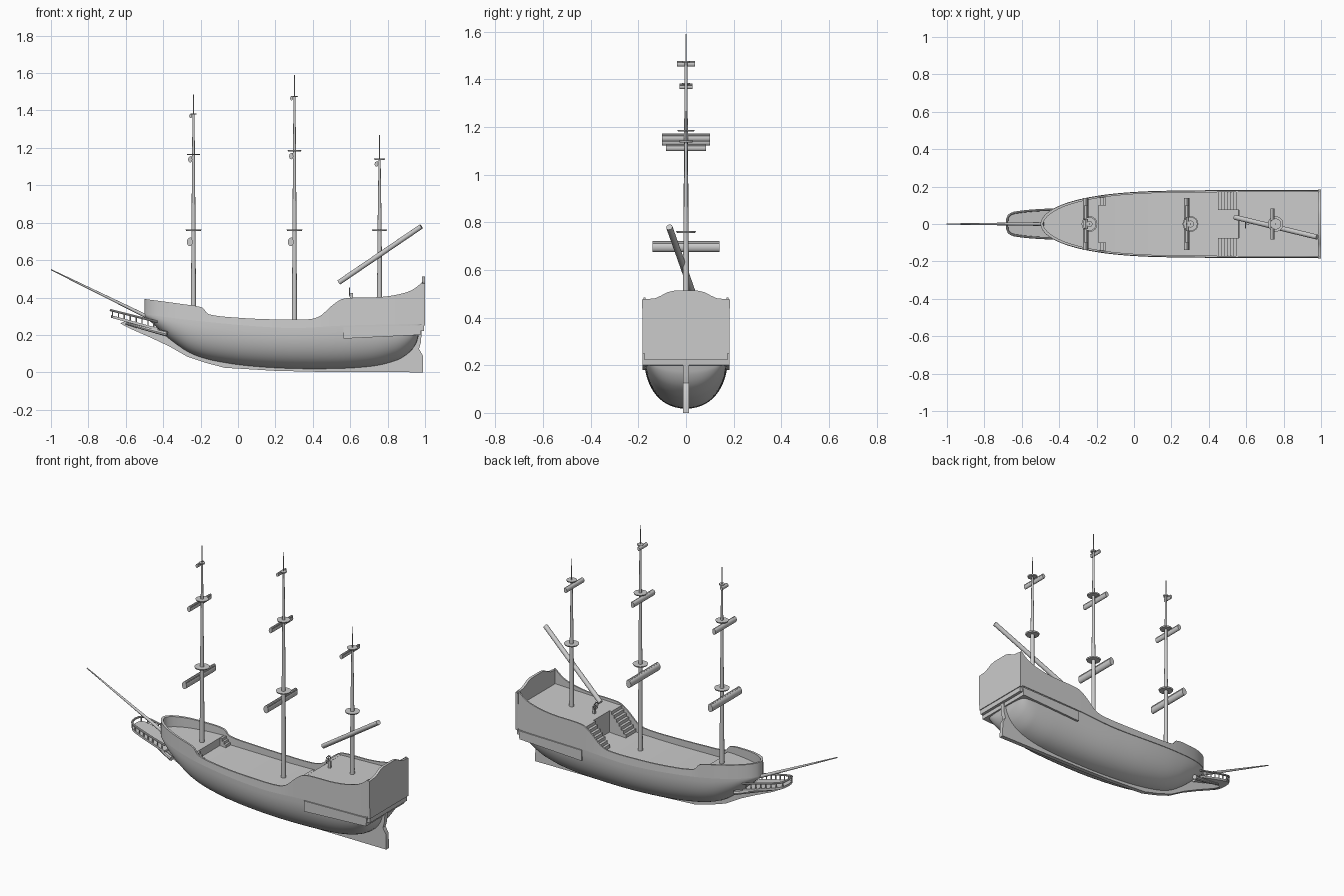
import bpy, bmesh, math
from mathutils import Vector

if "Cube" in bpy.data.objects:
    bpy.data.objects.remove(bpy.data.objects["Cube"])


def curve(tab):
    # smooth (cubic Hermite) lookup through a few control points
    n = len(tab)
    m = []
    for i in range(n):
        a, b = tab[max(i - 1, 0)], tab[min(i + 1, n - 1)]
        m.append((b[1] - a[1]) / (b[0] - a[0]))

    def f(x):
        if x <= tab[0][0]:
            return tab[0][1]
        for i in range(n - 1):
            (x0, y0), (x1, y1) = tab[i], tab[i + 1]
            if x <= x1:
                h = x1 - x0
                t = (x - x0) / h
                return (y0 * (1 + 2 * t) * (1 - t) ** 2 + m[i] * h * t * (1 - t) ** 2
                        + y1 * t * t * (3 - 2 * t) + m[i + 1] * h * t * t * (t - 1))
        return tab[-1][1]
    return f


def finish(name, bm, angle=35):
    bmesh.ops.remove_doubles(bm, verts=bm.verts, dist=1e-5)
    bmesh.ops.recalc_face_normals(bm, faces=bm.faces)
    me = bpy.data.meshes.new(name)
    bm.to_mesh(me)
    bm.free()
    ob = bpy.data.objects.new(name, me)
    bpy.context.collection.objects.link(ob)
    bpy.ops.object.select_all(action='DESELECT')
    ob.select_set(True)
    bpy.context.view_layer.objects.active = ob
    bpy.ops.object.shade_smooth_by_angle(angle=math.radians(angle))
    return ob


def prism(name, pts, off):
    bm = bmesh.new()
    f = bm.faces.new([bm.verts.new(p) for p in pts])
    r = bmesh.ops.extrude_face_region(bm, geom=[f])
    bmesh.ops.translate(bm, vec=off, verts=[v for v in r['geom'] if isinstance(v, bmesh.types.BMVert)])
    f2 = bm.faces[:]
    if f not in f2 or not f.is_valid:
        bm.faces.new([v for v in bm.verts][:len(pts)])
    return finish(name, bm)


def box(name, x0, x1, y0, y1, z0, z1):
    return prism(name, [(x0, y0, z0), (x1, y0, z0), (x1, y1, z0), (x0, y1, z0)], (0, 0, z1 - z0))


def tube(name, pts, radii, seg=16, flat=1.0):
    # straight or bent round bar through the points; flat squeezes it in x
    bm = bmesh.new()
    pts = [Vector(p) for p in pts]
    rings = []
    for i, p in enumerate(pts):
        d = (pts[min(i + 1, len(pts) - 1)] - pts[max(i - 1, 0)]).normalized()
        u = d.cross(Vector((0, 0, 1)) if abs(d.z) < .9 else Vector((0, 1, 0))).normalized()
        v = u.cross(d)
        r = radii[i] if isinstance(radii, (list, tuple)) else radii
        rings.append([bm.verts.new(p + r * (u * flat * math.cos(a) + v * math.sin(a)))
                      for a in (2 * math.pi * k / seg for k in range(seg))])
    for a, b in zip(rings, rings[1:]):
        for k in range(seg):
            bm.faces.new([a[k], a[(k + 1) % seg], b[(k + 1) % seg], b[k]])
    bm.faces.new(rings[0])
    bm.faces.new(rings[-1])
    return finish(name, bm)


# hull lines: beam, keel line, wale line, rail line, deck
beam = curve([(-.5, 0), (-.495, .022), (-.47, .055), (-.42, .088), (-.35, .116), (-.25, .141),
              (-.12, .161), (.05, .174), (.25, .179), (.5, .181), (1, .181)])
keel = curve([(-.5, .30), (-.45, .255), (-.4, .208), (-.35, .165), (-.25, .10), (-.12, .06), (.1, .03),
              (.4, .018), (.7, .03), (.85, .065), (.92, .11), (.955, .16), (.97, .21), (.99, .25)])
wale = curve([(-.5, .31), (-.15, .268), (.27, .237), (.57, .25), (1, .26)])
rail = curve([(-.5, .392), (-.3, .365), (-.19, .345), (-.16, .312), (0, .292), (.2, .283), (.38, .284),
              (.44, .302), (.5, .355), (.55, .389), (.6, .398), (.75, .402), (.85, .415), (.93, .44), (.99, .485)])
FORE, AFT = -.19, .56


def deck(x):
    if x <= FORE:
        return .31 + (FORE - x) * .06
    if x <= AFT:
        return .245 + .1 * (x - .25) ** 2
    return .382 + (x - AFT) * .03


xs = [-.5, -.498, -.495, -.491, -.487, -.48, -.47, -.46] + [-.445 + .0125 * i for i in range(113)]
xs = sorted([x for x in xs if x < .95 and abs(x - FORE) > .003 and abs(x - AFT) > .003]
            + [FORE, FORE + .0005, AFT, AFT + .0005, .955, .96, .965, .97, .98, .99])
bm = bmesh.new()
rings = []
for x in xs:
    b, w, t = beam(x), wale(x), rail(x)
    k = min(keel(x), w - .003)
    half = []
    for i in range(15):
        a = math.pi / 2 * i / 14
        half.append((b * .975 * math.sin(a) ** .91, w - (w - k) * math.cos(a) ** .91 if i < 14 else w))
    inn = max(0, beam(x - .011) - .011)
    d = deck(x) if inn > 0 else t
    half += [(b, w), (b * .985, t), (inn, t), (inn, d), (0, d)]
    ring = half + [(-y, z) for y, z in half[-2:0:-1]]
    rings.append([bm.verts.new((x, y, z)) for y, z in ring])
for a, b in zip(rings, rings[1:]):
    for i in range(len(a)):
        j = (i + 1) % len(a)
        bm.faces.new([a[i], a[j], b[j], b[i]])
bm.faces.new(rings[-1])
finish("hull", bm, 30)

# keel with stem knee and rudder
kp = [(-.63, .262), (-.58, .235), (-.47, .187), (-.37, .14), (-.27, .083), (-.17, .05), (-.07, .024), (.2, .008),
      (.41, .003), (.99, 0), (.988, .09), (.968, .125), (.978, .16), (.985, .26), (.9, .25), (.85, .1), (.4, .05),
      (0, .08), (-.25, .14), (-.35, .2), (-.45, .235), (-.6, .275)]
prism("keel_and_rudder", [(x, -.013, z) for x, z in kp], (0, .026, 0))

# stern: transom board and quarter gallery band
tp = [(.182, .25), (.184, .476), (.13, .481), (.105, .492), (.08, .506), (.05, .513)]
prism("transom", [(.985, y, z) for y, z in tp] + [(.985, -y, z) for y, z in tp[::-1]], (.015, 0, 0))
gp = [(.565, .18), (.975, .2), (.98, .25), (.565, .243)]
prism("quarter_gallery", [(x, -.183, z) for x, z in gp], (0, .366, 0))
box("stern_ledge", .95, .995, -.175, .175, .222, .255)

# stairs on both sides
for s, side in ((1, "left"), (-1, "right")):
    for i in range(7):
        x = .45 + .11 * i / 7
        box(f"aft_step_{side}_{i}", x, AFT + .002, s * .075, s * .17, .24, .25 + .133 * (i + 1) / 7)
    for i in range(3):
        box(f"fore_step_{side}_{i}", FORE - .002, -.15 - .013 * i, s * .1, s * .141, .25, .278 + .015 * i)

# steering wheel
box("wheel_post", .6, .615, -.006, .006, .38, .425)
ring = [(.597, .02 * math.cos(a), .43 + .02 * math.sin(a)) for a in (2 * math.pi * i / 20 for i in range(21))]
tube("wheel_rim", ring, .0025, 6)
for i in range(4):
    c, s = .026 * math.cos(i * math.pi / 4), .026 * math.sin(i * math.pi / 4)
    tube(f"wheel_spoke_{i}", [(.597, c, .43 + s), (.597, -c, .43 - s)], .0015, 6)

# masts: x, foot, top, platforms (z, r), furled sails (z, half length, r)
masts = {
    "fore": (-.238, .3, 1.485, [(.76, .042), (1.165, .036), (1.382, .016)],
             [(.697, .14, .022), (1.138, .1, .016), (1.37, .028, .011)]),
    "main": (.302, .235, 1.59, [(.76, .042), (1.185, .037), (1.475, .018)],
             [(.697, .14, .022), (1.155, .1, .016), (1.465, .038, .011)]),
    "mizzen": (.757, .375, 1.268, [(.76, .041), (1.14, .029)], [(1.113, .083, .014)]),
}
for n, (x, z0, z1, tops, sails) in masts.items():
    zt = tops[-1][0]
    tube(n + "_mast", [(x, 0, z0), (x, 0, .76), (x, 0, zt)], [.0135, .011, .0055])
    tube(n + "_pole", [(x, 0, zt), (x, 0, z1)], [.003, .0018], 8)
    for i, (z, r) in enumerate(tops):
        tube(f"{n}_top_{i}", [(x, 0, z - .004), (x, 0, z + .003)], [r * .92, r], 24)
    for i, (z, h, r) in enumerate(sails):
        xs_ = x - .011 - r * .4
        tube(f"{n}_furled_sail_{i}", [(xs_, -h, z), (xs_, h, z)], r, 16, .7)
        tube(f"{n}_yard_{i}", [(xs_ + .004, -h, z + r * .75), (xs_ + .004, h, z + r * .75)], r * .4, 10)

# slanted mizzen yard and bowsprit
tube("slanted_yard", [(.54, .036, .481), (.98, -.07, .78)], .0135)
tube("bowsprit", [(-1, 0, .549), (-.42, 0, .265)], [.003, .011], 12)

# beakhead platform and railing
bw = curve([(-.68, 0), (-.677, .03), (-.66, .055), (-.6, .068), (-.5, .077), (-.4, .08)])
bx = [-.43, -.47, -.52, -.57, -.61, -.64, -.66, -.67, -.677, -.68]
low = lambda x: .215 + (-.4 - x) * .275
high = lambda x: .275 + (-.44 - x) * .25
outline = [(x, bw(x)) for x in bx] + [(x, -bw(x)) for x in bx[-2::-1]]
prism("beak_floor", [(x, y, low(x)) for x, y in outline], (0, 0, .014))
tube("beak_rail", [(x, y * .97, high(x) - .003) for x, y in outline], .006, 8)
for s, side in ((1, "left"), (-1, "right")):
    for i in range(8):
        x = -.45 - .0315 * i
        y = s * bw(x) * .95
        tube(f"beak_baluster_{side}_{i}", [(x, y, low(x) + .005), (x, y, high(x))], .0035, 8)
    # curved brackets under the floor
    tube(f"beak_bracket_{side}", [(-.6, s * .03, .262), (-.5, s * .05, .235), (-.38, s * .085, .205)],
         [.006, .01, .014], 8)
